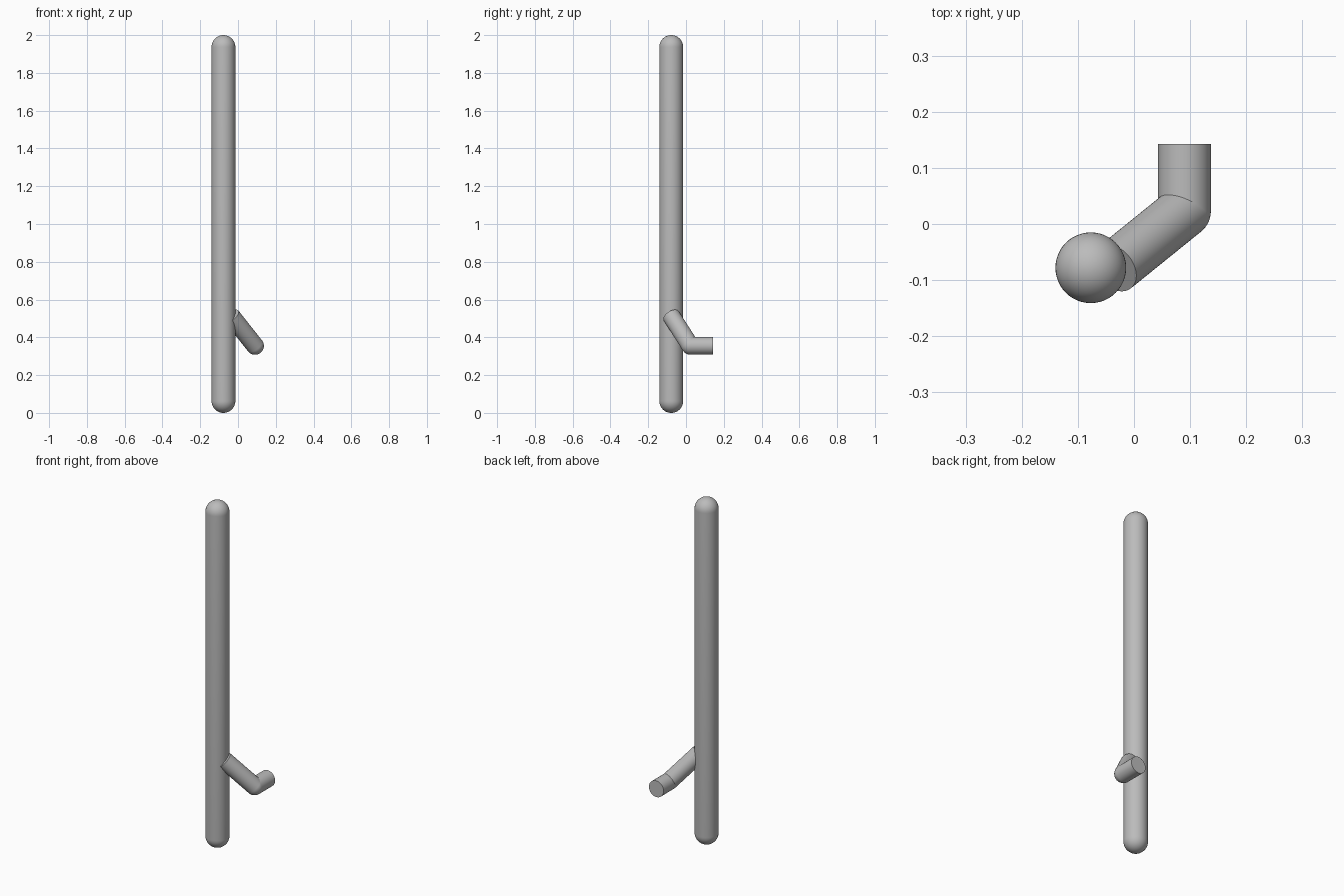
import bpy, bmesh, math
from mathutils import Vector

if "Cube" in bpy.data.objects:
    bpy.data.objects.remove(bpy.data.objects["Cube"], do_unlink=True)

grey = bpy.data.materials.new("plain grey")
grey.use_nodes = True
colour = (0.5, 0.5, 0.5, 1)
grey.diffuse_color = colour
grey.node_tree.nodes["Principled BSDF"].inputs["Base Color"].default_value = colour

SIDES = 48
BAR_R, ARM_R = 0.063, 0.047


def lathe(name, profile, start, axis):
    """Revolve (radius, distance) points about an axis leaving start."""
    bm = bmesh.new()
    verts = [bm.verts.new((r, 0, h)) for r, h in profile]
    edges = [bm.edges.new(pair) for pair in zip(verts, verts[1:])]
    bmesh.ops.spin(bm, geom=verts + edges, cent=(0, 0, 0), axis=(0, 0, 1),
                   angle=math.tau, steps=SIDES)
    bmesh.ops.remove_doubles(bm, verts=bm.verts, dist=1e-5)
    bmesh.ops.recalc_face_normals(bm, faces=bm.faces)
    mesh = bpy.data.meshes.new(name)
    bm.to_mesh(mesh)
    bm.free()
    mesh.materials.append(grey)
    obj = bpy.data.objects.new(name, mesh)
    bpy.context.collection.objects.link(obj)
    obj.location = start
    obj.rotation_euler = Vector(axis).to_track_quat('Z', 'Y').to_euler()
    bpy.ops.object.select_all(action='DESELECT')
    obj.select_set(True)
    bpy.context.view_layer.objects.active = obj
    bpy.ops.object.shade_smooth_by_angle(angle=math.radians(35))
    return obj


def capsule(radius, length, steps=12):
    """Profile of a rod with hemispherical ends."""
    arc = [i * math.pi / 2 / steps for i in range(steps + 1)]
    low = [(radius * math.sin(a), radius - radius * math.cos(a)) for a in arc]
    high = [(r, length - h) for r, h in reversed(low)]
    return low + [p for p in high if p not in low]


def rod(name, start, end):
    """Flat-ended cylinder between two points."""
    axis = end - start
    lathe(name, [(0, 0), (ARM_R, 0), (ARM_R, axis.length), (0, axis.length)], start, axis)


# Upright bar with rounded ends
lathe("upright_bar", capsule(BAR_R, 2), (-0.077, -0.078, 0), (0, 0, 1))

# Bent arm: sloping piece, round elbow, level stub with a flat end
root = Vector((-0.035, -0.078, 0.513))
elbow = Vector((0.09, 0.023, 0.355))
tip = Vector((0.09, 0.143, 0.355))
rod("sloping_arm", root, elbow)
rod("mounting_stub", elbow, tip)
lathe("elbow", capsule(ARM_R, 2 * ARM_R), elbow - Vector((0, 0, ARM_R)), (0, 0, 1))
